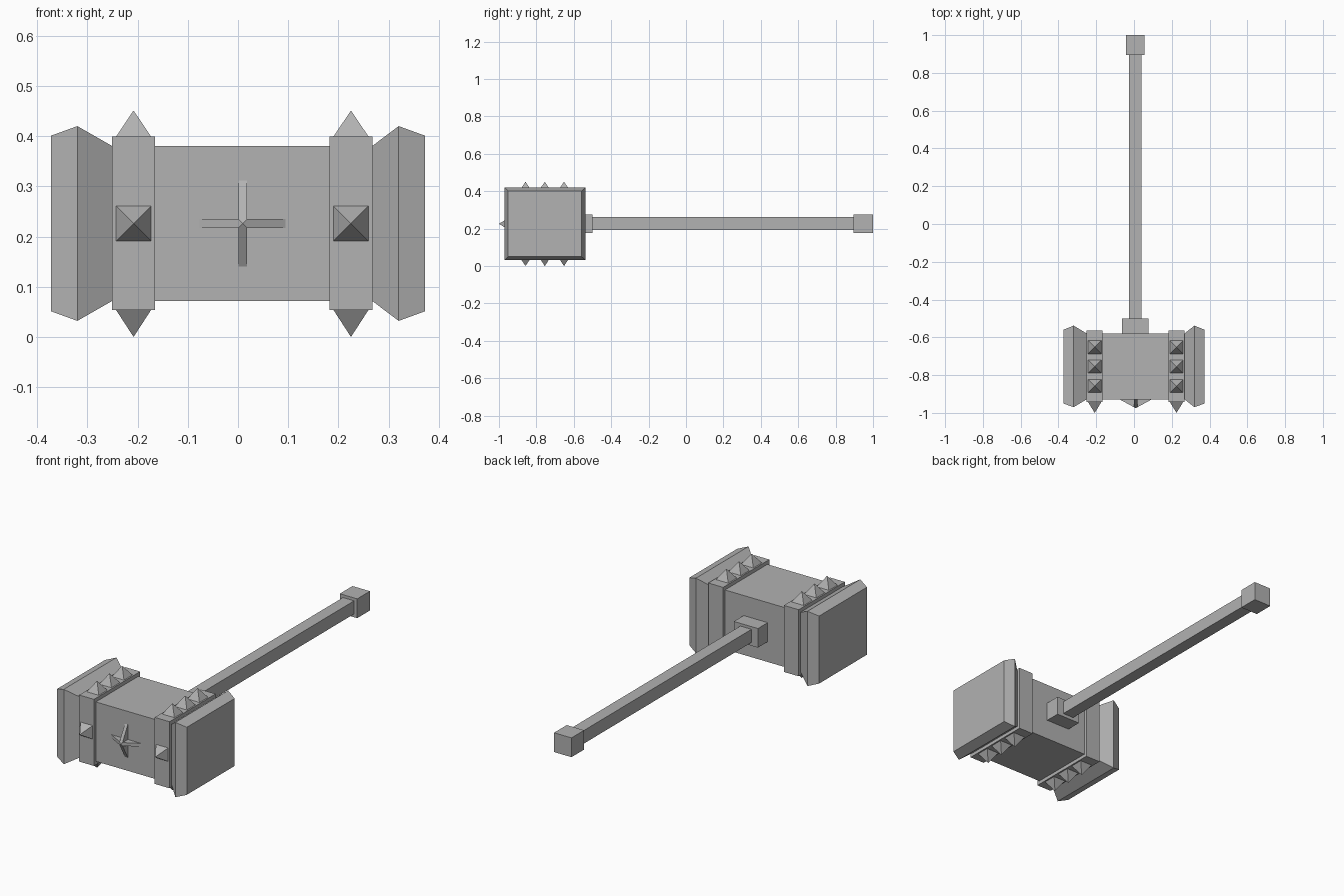
import bpy
from mathutils import Vector

if "Cube" in bpy.data.objects:
    bpy.data.objects.remove(bpy.data.objects["Cube"])

# Dark grey metal shared by all parts
metal = bpy.data.materials.new("dark_metal")
metal.diffuse_color = (0.445, 0.445, 0.445, 1)
metal.use_nodes = True
metal.node_tree.nodes["Principled BSDF"].inputs["Base Color"].default_value = metal.diffuse_color


def make(name, verts, faces):
    mesh = bpy.data.meshes.new(name)
    mesh.from_pydata(verts, [], faces)
    mesh.update()
    mesh.materials.append(metal)
    obj = bpy.data.objects.new(name, mesh)
    bpy.context.collection.objects.link(obj)
    return obj


def loft(name, rings):
    """Skin a list of equal-length vertex rings and cap both ends."""
    n = len(rings[0])
    verts = [v for ring in rings for v in ring]
    faces = [tuple(reversed(range(n))), tuple(range(len(verts) - n, len(verts)))]
    for r in range(len(rings) - 1):
        for i in range(n):
            j = (i + 1) % n
            faces.append((r * n + i, r * n + j, (r + 1) * n + j, (r + 1) * n + i))
    return make(name, verts, faces)


def section(x, y0, y1, z0, z1):
    return [(x, y0, z0), (x, y1, z0), (x, y1, z1), (x, y0, z1)]


def box(name, x0, x1, y0, y1, z0, z1):
    return loft(name, [section(x0, y0, y1, z0, z1), section(x1, y0, y1, z0, z1)])


def spike(name, base, normal, height, half=0.035):
    """Four-sided pyramid standing on a face."""
    base, n = Vector(base), Vector(normal)
    u = Vector((1, 0, 0))
    w = n.cross(u)
    verts = [base + half * (a * u + b * w) for a, b in ((-1, -1), (1, -1), (1, 1), (-1, 1))]
    verts.append(base + n * height)
    return make(name, verts, [(3, 2, 1, 0), (0, 1, 4), (1, 2, 4), (2, 3, 4), (3, 0, 4)])


CX, CY, CZ = 0.009, -0.755, 0.226

# Hammer head with flared striking ends
body = (-0.928, -0.58, 0.072, 0.38)
rim = (-0.97, -0.538, 0.032, 0.42)
end = (-0.951, -0.559, 0.051, 0.401)
loft("hammer_head", [section(x, *s) for x, s in (
    (-0.372, end), (-0.32, rim), (-0.25, body),
    (0.267, body), (0.32, rim), (0.372, end))])

# Raised bands with spikes on top, bottom and front
for side, x in (("left", -0.208), ("right", 0.225)):
    box(f"{side}_band", x - 0.0425, x + 0.0425, -0.943, -0.565, 0.054, 0.399)
    spike(f"{side}_front_spike", (x, -0.943, CZ), (0, -1, 0), 0.057)
    for i in range(3):
        y = CY + (i - 1) * 0.103
        spike(f"{side}_top_spike_{i + 1}", (x, y, 0.399), (0, 0, 1), 0.052)
        spike(f"{side}_bottom_spike_{i + 1}", (x, y, 0.054), (0, 0, -1), 0.054)

# Front star ornament: four tapering arms meeting at one raised point
R, T, BASE, APEX = 0.086, 0.0085, -0.928, -0.975
shoulder = BASE + (APEX - BASE) * (1 - T / R)
verts = [(CX, APEX, CZ)]
faces = []
for k, (dx, dz) in enumerate(((1, 0), (0, 1), (-1, 0), (0, -1))):
    for along, across, y in ((R, -T, BASE), (R, T, BASE), (T, T, BASE), (T, T, shoulder)):
        verts.append((CX + along * dx - across * dz, y, CZ + along * dz + across * dx))
    a, b, c, d = (1 + 4 * k + i for i in range(4))
    pc, pd = (1 + 4 * ((k - 1) % 4) + i for i in (2, 3))
    faces += [(0, pd, a, b, d), (a, pd, pc), (b, c, d)]
make("front_star", verts, faces)

# Handle with collar and pommel
HX = 0.0065
box("handle_collar", HX - 0.069, HX + 0.069, -0.585, -0.5, 0.177, 0.276)
box("handle", HX - 0.032, HX + 0.032, -0.51, 0.9, 0.194, 0.262)
box("pommel", HX - 0.05, HX + 0.05, 0.896, 1.0, 0.177, 0.277)
